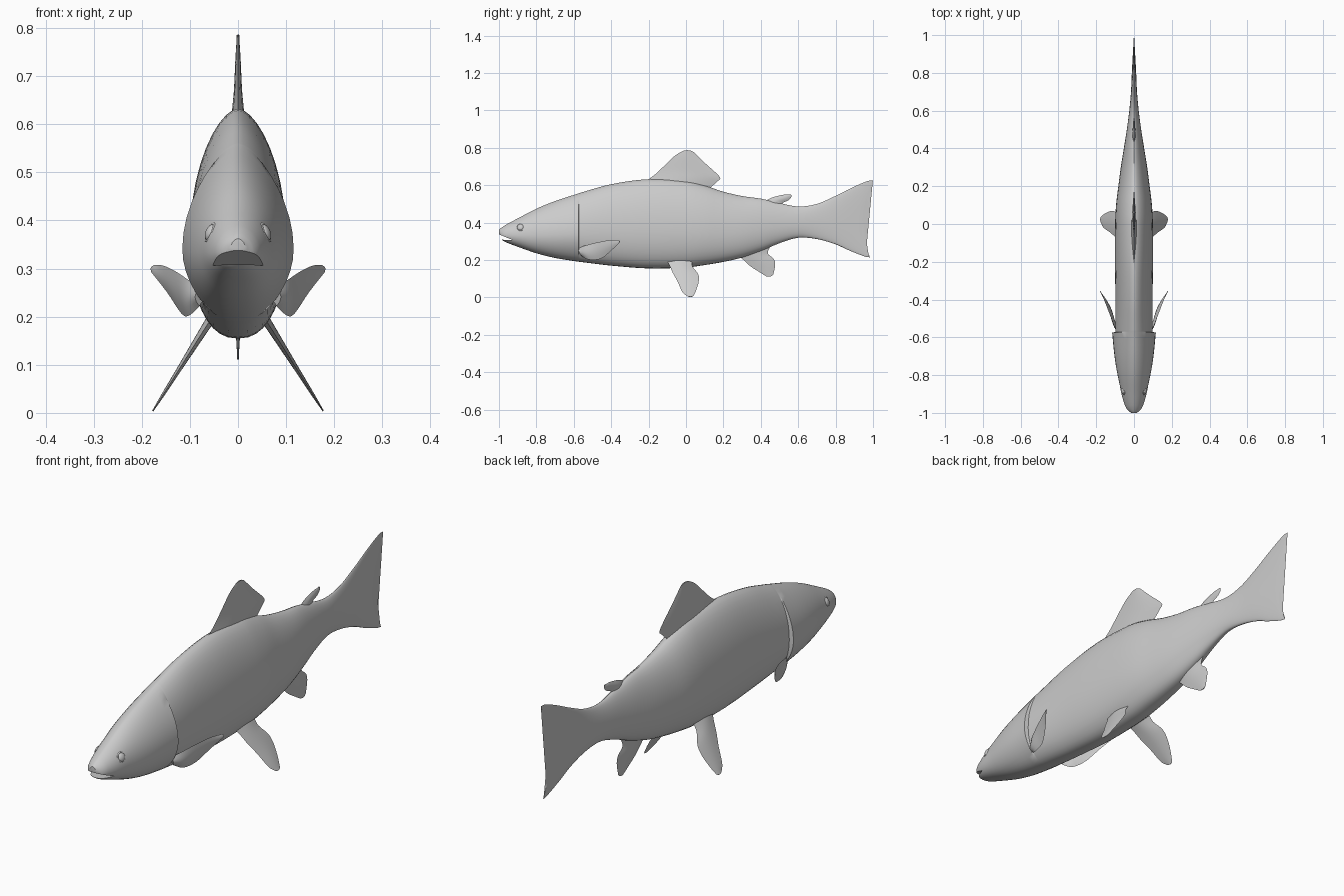
import bpy, bmesh, math
from mathutils import Vector

if "Cube" in bpy.data.objects:
    bpy.data.objects.remove(bpy.data.objects["Cube"])

grey = bpy.data.materials.new("plain_grey")
grey.diffuse_color = (0.6, 0.6, 0.6, 1)
grey.use_nodes = True
grey.node_tree.nodes["Principled BSDF"].inputs["Base Color"].default_value = grey.diffuse_color


def smooth(rows, steps):
    """Hermite interpolation of rows whose first value is the parameter."""
    def slope(i, k):
        a, b = rows[max(i - 1, 0)], rows[min(i + 1, len(rows) - 1)]
        return (b[k] - a[k]) / (b[0] - a[0])
    out = []
    for i in range(len(rows) - 1):
        a, b = rows[i], rows[i + 1]
        h = b[0] - a[0]
        for s in range(steps):
            t = s / steps
            out.append([a[0] + h * t] + [
                a[k] * (2 * t**3 - 3 * t**2 + 1) + b[k] * (3 * t**2 - 2 * t**3)
                + h * slope(i, k) * (t**3 - 2 * t**2 + t)
                + h * slope(i + 1, k) * (t**3 - t**2) for k in range(1, len(a))])
    return out + [list(rows[-1])]


def loft(name, rings):
    """Skin closed rings of points and cap both ends."""
    bm = bmesh.new()
    vs = [[bm.verts.new(p) for p in r] for r in rings]
    n = len(rings[0])
    for a, b in zip(vs, vs[1:]):
        for j in range(n):
            bm.faces.new((a[j], a[(j + 1) % n], b[(j + 1) % n], b[j]))
    bm.faces.new(vs[0])
    bm.faces.new(vs[-1])
    bmesh.ops.recalc_face_normals(bm, faces=bm.faces)
    me = bpy.data.meshes.new(name)
    bm.to_mesh(me)
    bm.free()
    ob = bpy.data.objects.new(name, me)
    bpy.context.collection.objects.link(ob)
    me.materials.append(grey)
    return ob


def activate(ob):
    bpy.ops.object.select_all(action='DESELECT')
    ob.select_set(True)
    bpy.context.view_layer.objects.active = ob


def finish(ob, angle=40, mirror=False):
    activate(ob)
    bpy.ops.object.shade_smooth_by_angle(angle=math.radians(angle))
    if mirror:
        ob.modifiers.new("mirror", 'MIRROR')


# Body and tail: y, top, bottom, half width, fork depth
stations = [
    (-1.0, .362, .335, .014, 0), (-.985, .374, .309, .034, 0), (-.96, .390, .294, .048, 0),
    (-.9, .422, .271, .066, 0), (-.8, .474, .236, .084, 0), (-.7, .515, .211, .094, 0),
    (-.575, .556, .191, .098, 0), (-.56, .561, .189, .098, 0), (-.4, .605, .170, .098, 0),
    (-.2, .632, .155, .101, 0), (0, .622, .160, .100, 0), (.1, .598, .173, .095, 0),
    (.2, .565, .190, .083, 0), (.3, .542, .213, .070, 0), (.4, .528, .248, .054, 0),
    (.5, .505, .290, .038, 0), (.6, .486, .319, .025, 0), (.7, .500, .312, .016, 0),
    (.79, .543, .285, .012, .01), (.85, .583, .252, .009, .03), (.92, .622, .219, .005, .05),
    (.945, .624, .214, .003, .055)]
SEG = 40
rings = []
for y, top, bot, w, fork in smooth(stations, 4):
    mid = bot + .41 * (top - bot)
    # Gill covers flare outward and stop at a sharp step
    flare = .18 * (y + .85) / .275 if -.85 < y < -.574 else 0
    ring = []
    for j in range(SEG):
        a = 2 * math.pi * j / SEG
        s, c = math.sin(a), math.cos(a)
        x = math.copysign(abs(c) ** (1.2 if s > 0 else .85), c) * w
        x *= 1 + flare * (1 - s * s) ** 1.5
        z = mid + s * ((top - mid) if s > 0 else (mid - bot))
        ring.append((x, y + fork * s * s * (1 if s > 0 else .7), z))
    rings.append(ring)
body = loft("body_and_tail", rings)

# Mouth opening: a wedge cut across the snout
wedge = [(-1.06, .362), (-.925, .306), (-1.06, .312)]
cutter = loft("mouth_cutter", [[(x, y, z) for y, z in wedge] for x in (-.12, .12)])
cutter.hide_render = True
cut = body.modifiers.new("mouth", 'BOOLEAN')
cut.object, cut.operation, cut.solver = cutter, 'DIFFERENCE', 'EXACT'
activate(body)
bpy.ops.object.modifier_apply(modifier="mouth")
bpy.data.objects.remove(cutter)
finish(body, 35)


def fin(name, rows, thick, mirror=False):
    """Fin from (leading point, trailing point) rows, root to tip, lens section."""
    rows = [(i, *lead, *trail) for i, (lead, trail) in enumerate(rows)]
    span = (Vector(rows[-1][1:4]) + Vector(rows[-1][4:7])
            - Vector(rows[0][1:4]) - Vector(rows[0][4:7]))
    n = 8
    last = rows[-1][0]
    rings = []
    for r in smooth(rows, 4):
        a, b = Vector(r[1:4]), Vector(r[4:7])
        normal = (b - a).cross(span).normalized()
        th = thick * (1 - .85 * r[0] / last)
        bow = span.normalized() * (.006 if r[0] == last else 0)
        ring = []
        for j in range(2 * n):
            f = j / n if j <= n else 2 - j / n
            side = 1 if j <= n else -1
            lens = math.sin(math.pi * f)
            ring.append(a.lerp(b, f) + normal * side * th * lens + bow * lens)
        rings.append(ring)
    finish(loft(name, rings), 50, mirror)


def flat(rows):
    return [((0, a, b), (0, c, d)) for a, b, c, d in rows]


# Fins on the centre line
fin("dorsal_fin", flat([(-.25, .59, .12, .55), (-.20, .631, .13, .585), (-.16, .662, .168, .620),
                        (-.12, .70, .18, .645), (-.06, .757, .105, .715),
                        (-.015, .784, .04, .778)]), .017)
fin("adipose_fin", flat([(.40, .50, .52, .475), (.45, .53, .515, .503), (.50, .545, .545, .518),
                         (.53, .55, .562, .534), (.548, .55, .563, .544)]), .010)
fin("anal_fin", flat([(.25, .25, .46, .29), (.30, .207, .437, .238), (.345, .166, .468, .207),
                      (.39, .137, .477, .175), (.43, .112, .467, .122)]), .011)


# Paired pelvic fins splay outward and down
def splay(y, z):
    return (.085 + (.15 - z) * .63, y, z)


fin("pelvic_fin", [(splay(a, b), splay(c, d)) for a, b, c, d in [
    (-.12, .22, .03, .20), (-.09, .175, .035, .165), (-.07, .13, .065, .125),
    (-.045, .085, .068, .085), (-.02, .03, .055, .04), (.005, .007, .04, .008)]],
    .010, True)

# Paired pectoral fins behind the gill covers
fin("pectoral_fin", [
    ((.080, -.575, .262), (.080, -.56, .222)), ((.104, -.54, .277), (.102, -.52, .202)),
    ((.128, -.48, .293), (.118, -.455, .207)), ((.155, -.41, .306), (.147, -.40, .25)),
    ((.175, -.362, .307), (.180, -.357, .292))], .010, True)

# Eyes with a raised rim
eye_place = Vector((.057, -.885, .375))
turn = (0, math.radians(68), math.radians(-14))
for name in ("eye", "eye_rim"):
    if name == "eye":
        bpy.ops.mesh.primitive_uv_sphere_add(segments=20, ring_count=12, radius=.018)
    else:
        bpy.ops.mesh.primitive_torus_add(major_segments=24, minor_segments=8,
                                         major_radius=.019, minor_radius=.0035)
    ob = bpy.context.object
    ob.name = name
    ob.scale = (1, 1, .55) if name == "eye" else (1, 1, 1)
    ob.rotation_euler = turn
    ob.location = eye_place
    bpy.ops.object.transform_apply(location=True, rotation=True, scale=True)
    ob.data.materials.append(grey)
    finish(ob, 60, True)
